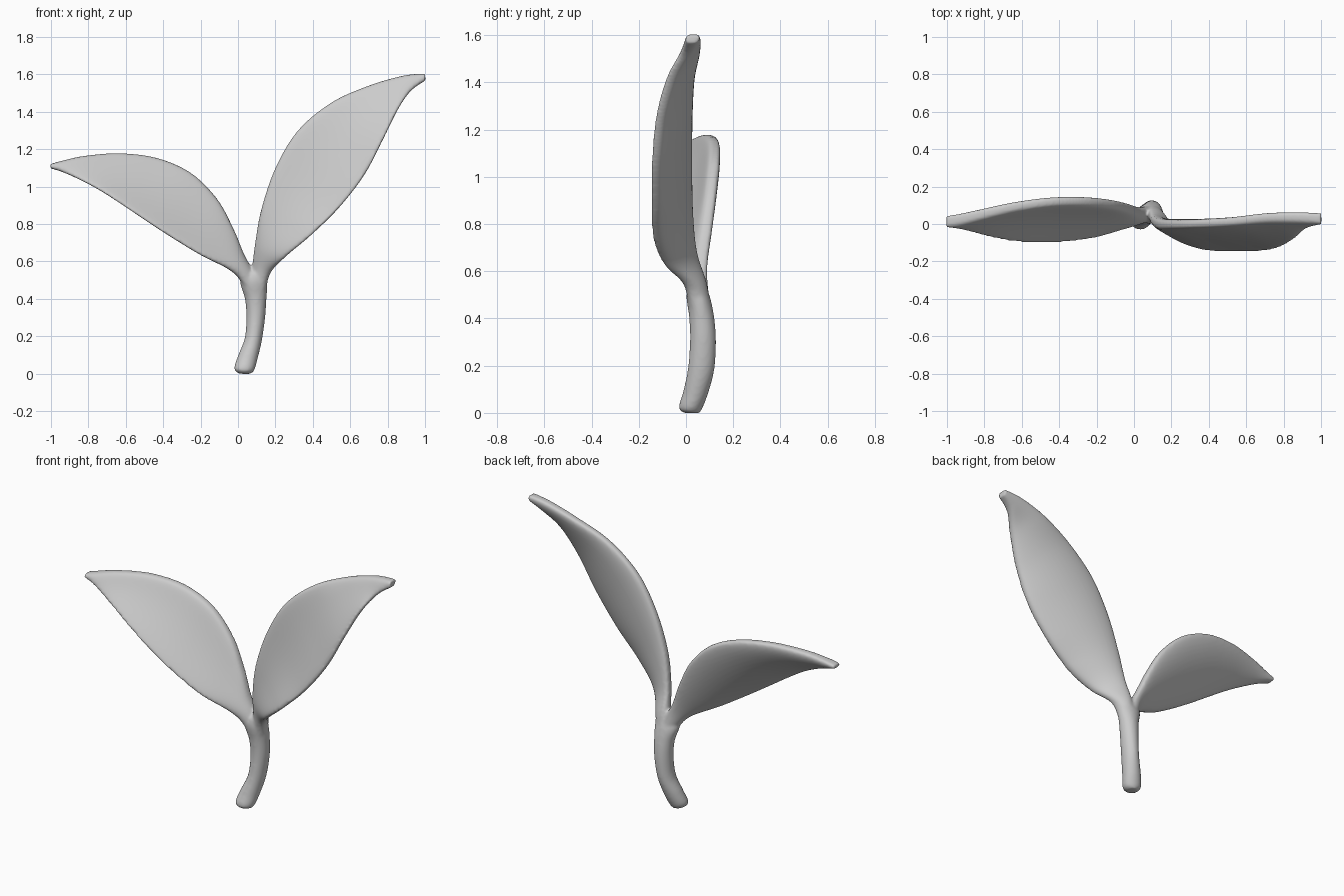
import bpy, bmesh, math

SIDES, STEPS = 40, 7


def smooth_path(rows):
    """Catmull-Rom interpolation of the station rows."""
    out, n = [], len(rows)
    for i in range(n - 1):
        p0, p1, p2, p3 = (rows[max(0, min(n - 1, i + k))] for k in (-1, 0, 1, 2))
        for s in range(STEPS):
            t = s / STEPS
            out.append([0.5 * (2 * b + (c - a) * t + (2 * a - 5 * b + 4 * c - d) * t * t
                               + (3 * b - a - 3 * c + d) * t ** 3)
                        for a, b, c, d in zip(p0, p1, p2, p3)])
    return out + [list(rows[-1])]


def loft(bm, rows, power):
    """Station: edge A (x, z), edge B (x, z), y at A, y at B, half thickness, cup depth."""
    rings = []
    for i, (ax, az, bx, bz, ya, yb, th, cup) in enumerate(smooth_path(rows)):
        # round near the stem, boxier rim further along
        p = 1 + (power - 1) * min(1, i / (3 * STEPS))
        ring = []
        for k in range(SIDES):
            a = 2 * math.pi * k / SIDES
            c, s = math.cos(a), math.sin(a)
            f = (1 - c) / 2
            bulge = math.copysign(abs(s) ** p, s)
            ring.append(bm.verts.new((ax + (bx - ax) * f,
                                      ya + (yb - ya) * f + cup * s * s + th * bulge,
                                      az + (bz - az) * f)))
        rings.append(ring)
    faces = [bm.faces.new(rings[0]), bm.faces.new(rings[-1][::-1])]
    for r, q in zip(rings, rings[1:]):
        for k in range(SIDES):
            j = (k + 1) % SIDES
            faces.append(bm.faces.new((r[k], q[k], q[j], r[j])))
    bmesh.ops.recalc_face_normals(bm, faces=faces)


stem = [
    (0.005, 0.000, 0.060, -0.002, 0.020, 0.030, 0.030, 0),
    (-0.020, 0.028, 0.085, 0.015, 0.020, 0.020, 0.050, 0),
    (0.002, 0.100, 0.105, 0.080, 0.042, 0.042, 0.054, 0),
    (0.036, 0.190, 0.128, 0.180, 0.064, 0.064, 0.056, 0),
    (0.045, 0.300, 0.145, 0.300, 0.072, 0.072, 0.055, 0),
    (0.037, 0.400, 0.152, 0.400, 0.067, 0.067, 0.053, 0),
    (0.012, 0.490, 0.157, 0.490, 0.052, 0.052, 0.050, 0),
    (0.045, 0.540, 0.140, 0.540, 0.045, 0.045, 0.035, 0),
]
right_leaf = [
    (0.060, 0.420, 0.145, 0.400, 0.065, 0.065, 0.046, 0),
    (0.075, 0.560, 0.170, 0.530, 0.055, 0.025, 0.045, 0),
    (0.092, 0.700, 0.255, 0.625, 0.020, -0.075, 0.042, 0.012),
    (0.125, 0.880, 0.385, 0.735, 0.000, -0.123, 0.040, 0.028),
    (0.200, 1.100, 0.535, 0.880, -0.003, -0.130, 0.038, 0.032),
    (0.320, 1.300, 0.675, 1.060, 0.000, -0.130, 0.037, 0.032),
    (0.500, 1.450, 0.775, 1.250, 0.012, -0.112, 0.036, 0.026),
    (0.700, 1.540, 0.857, 1.415, 0.035, -0.065, 0.036, 0.016),
    (0.880, 1.592, 0.925, 1.512, 0.038, -0.003, 0.034, 0.004),
    (1.000, 1.605, 1.002, 1.567, 0.030, 0.025, 0.030, 0),
]
left_leaf = [
    (0.130, 0.420, 0.055, 0.400, 0.065, 0.065, 0.046, 0),
    (0.085, 0.540, 0.010, 0.500, 0.060, 0.035, 0.045, 0),
    (0.032, 0.640, -0.055, 0.560, 0.067, 0.000, 0.043, 0),
    (-0.022, 0.770, -0.193, 0.630, 0.085, -0.050, 0.041, 0.014),
    (-0.110, 0.932, -0.343, 0.720, 0.106, -0.077, 0.040, 0.028),
    (-0.250, 1.072, -0.485, 0.812, 0.121, -0.086, 0.040, 0.033),
    (-0.430, 1.152, -0.623, 0.905, 0.120, -0.081, 0.039, 0.030),
    (-0.630, 1.178, -0.752, 0.987, 0.094, -0.059, 0.038, 0.022),
    (-0.820, 1.164, -0.870, 1.048, 0.052, -0.025, 0.037, 0.010),
    (-0.940, 1.138, -0.950, 1.082, 0.026, 0.002, 0.035, 0),
    (-1.005, 1.120, -1.005, 1.098, 0.016, 0.012, 0.031, 0),
]

# Stem and both leaves in one body
bm = bmesh.new()
for part, power in ((stem, 1), (right_leaf, 0.5), (left_leaf, 0.5)):
    loft(bm, part, power)
mesh = bpy.data.meshes.new("sprout")
bm.to_mesh(mesh)
bm.free()
sprout = bpy.data.objects.new("sprout", mesh)
bpy.context.collection.objects.link(sprout)

# Fuse the parts and soften the joints
fuse = sprout.modifiers.new("fuse", 'REMESH')
fuse.mode = 'VOXEL'
fuse.voxel_size = 0.008
fuse.use_smooth_shade = True
soften = sprout.modifiers.new("soften", 'SMOOTH')
soften.factor = 0.5
soften.iterations = 6
